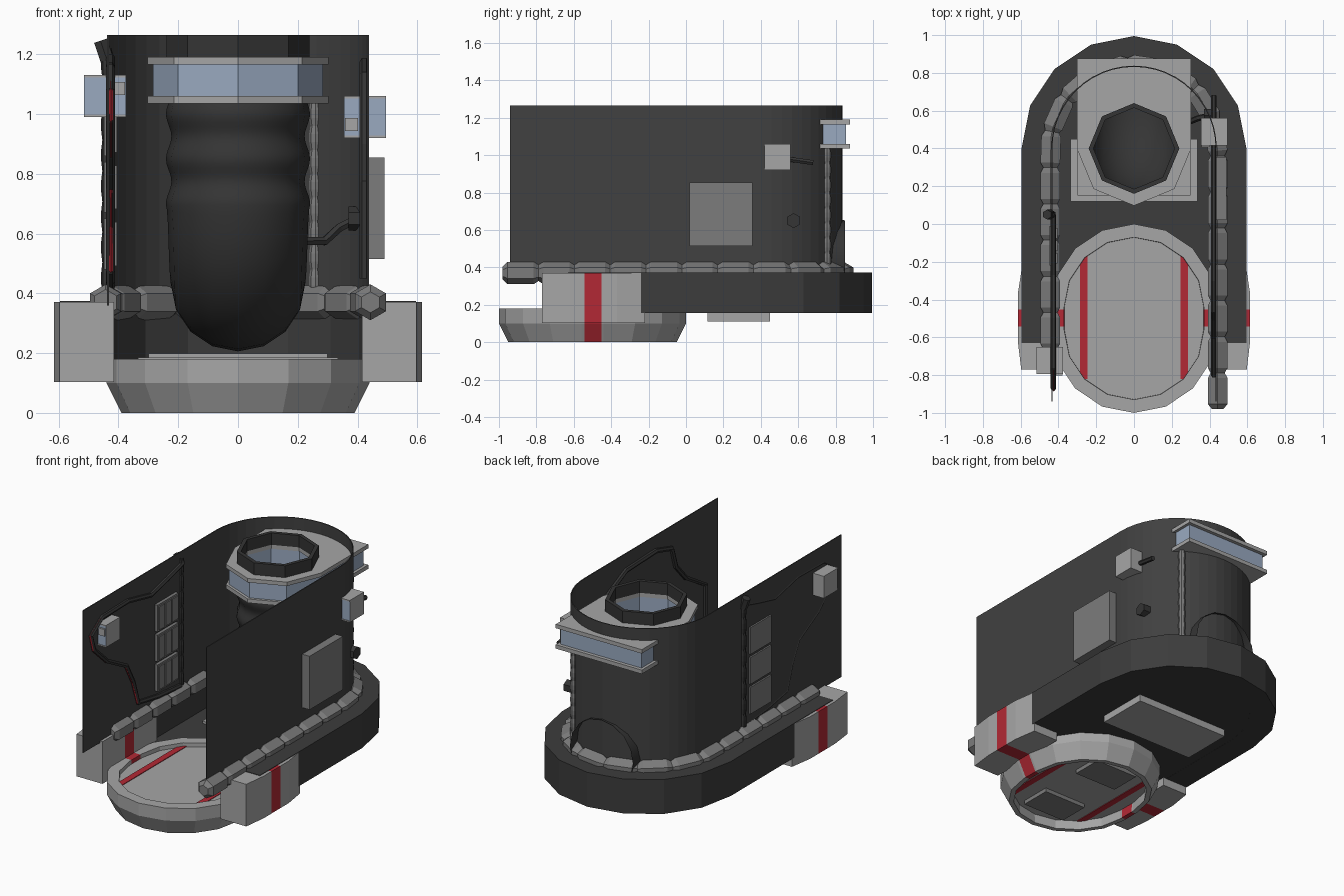
import bpy, bmesh, math
from mathutils import Vector as V

if "Cube" in bpy.data.objects:
    bpy.data.objects.remove(bpy.data.objects["Cube"])

def mat(name, r, g, b):
    m = bpy.data.materials.new(name)
    m.diffuse_color = (r, g, b, 1)
    m.use_nodes = True
    m.node_tree.nodes["Principled BSDF"].inputs["Base Color"].default_value = m.diffuse_color
    return m

LIGHT = mat("light_grey", .38, .38, .38)
MID = mat("mid_grey", .2, .2, .2)
BASE = mat("dark_base", .045, .045, .045)
WALL = mat("charcoal_wall", .052, .052, .052)
HOSE = mat("black_rubber", .035, .035, .035)
BLUE = mat("steel_blue", .32, .4, .53)
RED = mat("red_paint", .45, .022, .035)

def loft(name, rings, mats, rule=None, loop=False, caps=True, smooth=False):
    """Skin a list of closed rings; rule(face centre, normal) picks the material."""
    bm = bmesh.new()
    rows = [[bm.verts.new(p) for p in r] for r in rings]
    n = len(rows[0])
    for i in range(len(rows) - (0 if loop else 1)):
        a, b = rows[i], rows[(i + 1) % len(rows)]
        for j in range(n):
            k = (j + 1) % n
            bm.faces.new((a[j], a[k], b[k], b[j]))
    if caps and not loop:
        bm.faces.new(rows[0][::-1])
        bm.faces.new(rows[-1])
    bmesh.ops.recalc_face_normals(bm, faces=bm.faces)
    for f in bm.faces:
        f.smooth = smooth
        if rule:
            f.material_index = rule(f.calc_center_median(), f.normal)
    me = bpy.data.meshes.new(name)
    bm.to_mesh(me)
    bm.free()
    for m in (mats if isinstance(mats, list) else [mats]):
        me.materials.append(m)
    ob = bpy.data.objects.new(name, me)
    bpy.context.collection.objects.link(ob)
    return ob

def prism(name, pts, z0, z1, m, **kw):
    return loft(name, [[(x, y, z) for x, y in pts] for z in (z0, z1)], m, **kw)

def box(name, x0, x1, y0, y1, z0, z1, m, **kw):
    return prism(name, [(x0, y0), (x1, y0), (x1, y1), (x0, y1)], z0, z1, m, **kw)

def collar(name, outer, inner, z0, z1, m):
    """Plate with a hole; both outlines have the same point count."""
    return loft(name, [[(x, y, z) for x, y in o] for o, z in
                ((outer, z0), (outer, z1), (inner, z1), (inner, z0))], m, loop=True)

def tube(name, path, radii, n, ref, m, caps=True, smooth=False):
    path = [V(p) for p in path]
    ref = V(ref)
    if not isinstance(radii, list):
        radii = [radii] * len(path)
    rings = []
    for i, p in enumerate(path):
        t = (path[min(i + 1, len(path) - 1)] - path[max(i - 1, 0)]).normalized()
        a = (ref - t * ref.dot(t)).normalized()
        b = t.cross(a)
        rings.append([p + radii[i] * (a * math.cos(q) + b * math.sin(q))
                      for q in (2 * math.pi * k / n for k in range(n))])
    return loft(name, rings, m, caps=caps, smooth=smooth)

def u_path(r, yl, yr, n):
    arc = [(-r * math.cos(math.pi * i / n), .4 + r * math.sin(math.pi * i / n)) for i in range(n + 1)]
    return [(-r, yl)] + arc + [(r, yr)]

def ngon(r, n=8):
    return [(r * math.cos(2 * math.pi * i / n), .4 + r * math.sin(2 * math.pi * i / n)) for i in range(n)]

def stadium(r):
    arc = lambda c, s: [(r * math.cos(s + math.pi * i / 8), c + r * math.sin(s + math.pi * i / 8)) for i in range(9)]
    return (arc(-.44, 0) + [(-r, -.452), (-r, -.542)] + arc(-.56, math.pi) + [(r, -.542), (r, -.452)])

in_stripe = lambda c, n: int(abs(c.y + .497) < .02 and abs(c.x) > .3)

# Base: U-shaped rim and a floor cut round the front disc
prism("base_rim", u_path(.595, -.63, -.63, 8) + u_path(.438, -.63, -.63, 8)[::-1], .155, .374, BASE)
front = [(.44 * math.cos(math.pi * i / 8), -.44 + .44 * math.sin(math.pi * i / 8)) for i in range(9)]
prism("base_floor", u_path(.56, -.44, -.44, 8) + front, .156, .17, BASE)
box("underside_plate", -.33, .33, .115, .45, .112, .16, LIGHT)
box("floor_plate", -.335, .335, .12, .45, .16, .185, LIGHT)
box("floor_plate_step", -.3, .3, .15, .45, .185, .198, LIGHT)

# Front disc: striped ring, recessed plate, red lines and underside pads
loft("disc_ring", [[(x, y, z) for x, y in stadium(r)] for r, z in
     ((.39, 0), (.44, .1), (.44, .18), (.37, .18), (.36, 0))], [LIGHT, RED], in_stripe, loop=True)
prism("disc_plate", stadium(.372), .06, .155, LIGHT)
for s in (-1, 1):
    x = s * .265
    box("disc_line_top", x - .02, x + .02, -.82, -.17, .154, .159, RED)
    box("disc_line_bottom", x - .02, x + .02, -.82, -.17, .056, .061, RED)
    yc = -.5 + s * .24
    box("disc_pad", -.15, .15, yc - .1, yc + .1, .035, .062, MID)
    # Striped side hips
    st = [(-.77, .597), (-.62, .615), (-.542, .615), (-.452, .615), (-.37, .615), (-.22, .592)]
    loft("hip", [[(s * .415, y, .103), (s * w, y, .103), (s * w, y, .371), (s * .415, y, .371)]
         for y, w in st], [LIGHT, RED], in_stripe)

# Thin U-shaped wall
prism("wall", u_path(.438, -.94, -.94, 24) + u_path(.432, -.94, -.94, 24)[::-1], .36, 1.265, WALL)

# Segmented bumper tube along the foot of the wall
R, yl, yr = .443, -.66, -.98
def on_u(d):
    a, b = .4 - yl, math.pi * R
    if d < a:
        return (-R, yl + d, .37)
    if d < a + b:
        q = (d - a) / R
        return (-R * math.cos(q), .4 + R * math.sin(q), .37)
    return (R, .4 - (d - a - b), .37)
total, N = (.4 - yl) + math.pi * R + (.4 - yr), 20
path, rad = [], []
for i in range(N):
    for f, r in ((0, .043), (.14, .06), (.86, .06)):
        path.append(on_u(total * (i + f) / N))
        rad.append(r)
path.append(on_u(total))
rad.append(.035)
tube("bumper_tube", path, rad, 6, (0, 0, 1), MID)

# Large bellows hose, bending back through the wall
path, rad = [], []
for i in range(25):
    z = 1.05 - .37 * i / 24
    path.append((0, .4, z))
    rad.append(.232 + .009 * math.cos((z - 1.0) * 2 * math.pi / .15))
for i in range(1, 9):
    q = math.pi / 2 * i / 8
    path.append((0, .65 - .25 * math.cos(q), .68 - .25 * math.sin(q)))
    rad.append(.236 - .012 * i / 8)
path.append((0, .85, .43))
rad.append(.222)
tube("bellows_hose", path, rad, 16, (1, 0, 0), HOSE, caps=False, smooth=True)

# Beam-shaped bracket that clamps the hose, with the dark collar on top
def bracket(r, back):
    o = ngon(r)
    o[1], o[2], o[3] = (r, back), (0, back), (-r, back)
    return o
collar("bracket_flange_low", bracket(.303, .877), ngon(.215), 1.035, 1.06, LIGHT)
collar("bracket_flange_top", bracket(.303, .877), ngon(.215), 1.165, 1.19, LIGHT)
collar("bracket_web", bracket(.285, .855), ngon(.22), 1.06, 1.165, BLUE)
collar("hose_collar", ngon(.24), ngon(.215), 1.19, 1.265, HOSE)

# Corrugated upright pipes
def pipe(name, x, y, z0, z1, r, m):
    k = 24
    tube(name, [(x, y, z0 + (z1 - z0) * i / k) for i in range(k + 1)],
         [r * (1 if i % 3 else .8) for i in range(k + 1)], 8, (1, 0, 0), m)
pipe("back_pipe", .26, .755, .4, 1.04, .022, MID)
pipe("left_pipe", -.438, .05, .4, 1.22, .02, HOSE)
tube("left_pipe_cap", [(-.438, .05, 1.18), (-.46, .05, 1.245)], .026, 6, (0, 1, 0), HOSE)

# Small junction boxes with blue faces
for x, y, z, s in ((-.445, -.72, 1.06, 1), (.425, .49, .99, -1)):
    box("junction_box", x - .07, x + .07, y - .07, y + .07, z - .07, z + .07, [LIGHT, BLUE],
        rule=lambda c, n: int(n.y < -.9))
    for e in (-1, 1):
        box("box_lip", x - .07, x + .07, y - .074, y - .06, z + e * .066 - .004, z + e * .066 + .004, LIGHT)
    xs, zs = x + s * .045, z + s * .025
    box("box_switch", xs - .022, xs + .022, y - .082, y - .07, zs - .022, zs + .022, LIGHT)

# Wall panels: three vents on the left, one large on the right
for i in range(3):
    z = .48 + .19 * i
    box("left_panel", -.448, -.412, -.22, -.01, z, z + .17, MID)
    for j in range(3):
        y = -.21 + .066 * j
        box("left_panel_slat", -.413, -.405, y, y + .056, z + .012, z + .158, MID)
box("right_panel", .43, .49, .02, .355, .515, .855, MID)

# Cables along the walls
left = [(.05, 1.19), (-.1, 1.15), (-.27, 1.11), (-.5, 1.16), (-.76, 1.155), (-.87, 1.08), (-.84, .98),
        (-.71, .86), (-.515, .755), (-.445, .625), (-.395, .475), (-.2, .44), (.03, .42)]
tube("left_cable", [(-.427, y, z) for y, z in left], .015, 6, (1, 0, 0), HOSE)
tube("left_cable_core", [(-.425, y - .012, z) for y, z in left], .006, 4, (1, 0, 0), RED)
right = [(-.8, .45), (-.8, .77), (-.6, .89), (-.5, 1.0), (-.46, 1.13), (-.3, 1.175), (0, 1.165),
         (.2, 1.07), (.4, 1.0)]
tube("right_cable", [(.422, y, z) for y, z in right], .015, 6, (1, 0, 0), HOSE)
tube("right_cable_end", [(.422, .4, 1.0), (.422, .68, .96)], .015, 6, (1, 0, 0), HOSE)

# Side connector and its lead to the hose
tube("side_knob", [(.37, .575, .65), (.435, .575, .65)], .04, 6, (0, 0, 1), HOSE)
tube("side_lead", [(.2, .5, .575), (.29, .54, .575), (.34, .56, .62), (.4, .575, .65)], .016, 6,
     (0, 1, 0), HOSE)
